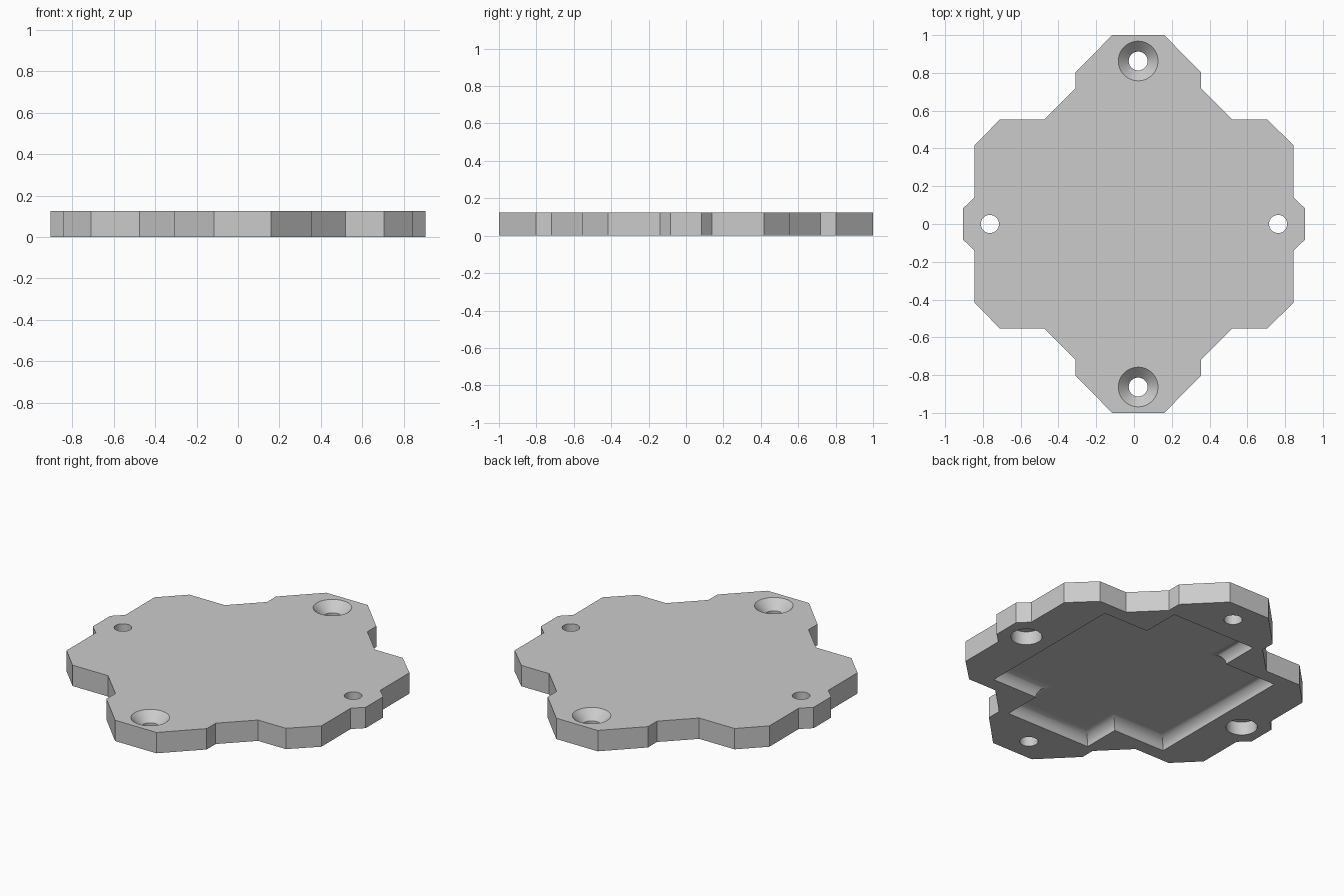
import bpy, bmesh, math

if "Cube" in bpy.data.objects:
    bpy.data.objects.remove(bpy.data.objects["Cube"], do_unlink=True)

THICK = 0.125
MID = 0.022      # x of the long lugs and their holes


def loft(name, loops):
    """Solid skinned through loops of 3D points, capped at both ends."""
    bm = bmesh.new()
    rings = [[bm.verts.new(p) for p in loop] for loop in loops]
    for a, b in zip(rings, rings[1:]):
        for i in range(len(a)):
            j = (i + 1) % len(a)
            bm.faces.new((a[i], a[j], b[j], b[i]))
    bm.faces.new(rings[0])
    bm.faces.new(rings[-1])
    bmesh.ops.recalc_face_normals(bm, faces=bm.faces)
    mesh = bpy.data.meshes.new(name)
    bm.to_mesh(mesh)
    bm.free()
    obj = bpy.data.objects.new(name, mesh)
    bpy.context.collection.objects.link(obj)
    return obj


def turned(name, x, y, profile, sides=48):
    """Round solid from (radius, z) pairs."""
    turn = [math.tau * i / sides for i in range(sides)]
    return loft(name, [[(x + r * math.cos(t), y + r * math.sin(t), z) for t in turn]
                       for r, z in profile])


def cross_loop(inset, z):
    """Cross-shaped loop: wide main bay plus a narrower tab at each end."""
    w, h = 0.60 - inset, 0.47 - inset
    t, e = 0.28 - inset, 0.70 - inset
    left, right = MID - t, MID + t
    upper = [(w, h), (right, h), (right, e), (left, e), (left, h), (-w, h)]
    return [(x, y, z) for x, y in upper + [(x, -y) for x, y in reversed(upper)]]


# Plate body: back half of the outline, mirrored to the front
half = [(0.905, 0.083), (0.845, 0.14), (0.845, 0.417), (0.705, 0.553), (0.52, 0.553),
        (0.355, 0.718), (0.355, 0.803), (0.16, 1), (-0.115, 1), (-0.31, 0.803),
        (-0.31, 0.718), (-0.475, 0.553), (-0.71, 0.553), (-0.845, 0.417),
        (-0.845, 0.14), (-0.905, 0.083)]
outline = half + [(x, -y) for x, y in reversed(half)]
plate = loft("plate", [[(x, y, z) for x, y in outline] for z in (0, THICK)])

# Underside recess with rounded walls
R = 0.065
angles = [math.pi / 2 * i / 8 for i in range(9)]
cutters = [loft("recess_cutter", [cross_loop(0, -0.02)] + [
    cross_loop(R * (1 - math.cos(a)), R * math.sin(a)) for a in angles])]

# Countersunk holes at the ends, counterbored holes at the sides
for s in (-1, 1):
    cutters.append(turned("end_hole_cutter", MID, s * 0.863, [
        (0.05, -0.02), (0.05, THICK - 0.055), (0.105, THICK), (0.105, THICK + 0.02)]))
    cutters.append(turned("side_hole_cutter", s * 0.763, 0, [
        (0.085, -0.02), (0.085, 0.08), (0.048, 0.08), (0.048, THICK + 0.02)]))

bpy.ops.object.select_all(action="DESELECT")
bpy.context.view_layer.objects.active = plate
plate.select_set(True)
for cutter in cutters:
    cutter.hide_render = True
    mod = plate.modifiers.new("cut", "BOOLEAN")
    mod.operation = "DIFFERENCE"
    mod.solver = "EXACT"
    mod.object = cutter
    bpy.ops.object.modifier_apply(modifier=mod.name)
    bpy.data.objects.remove(cutter, do_unlink=True)

# Plain grey finish
grey = bpy.data.materials.new("grey")
grey.use_nodes = True
grey.diffuse_color = (0.6, 0.6, 0.6, 1)
grey.node_tree.nodes["Principled BSDF"].inputs["Base Color"].default_value = (0.6, 0.6, 0.6, 1)
plate.data.materials.clear()
plate.data.materials.append(grey)

bpy.ops.object.shade_smooth_by_angle(angle=math.radians(30))
weighted = plate.modifiers.new("even_shading", "WEIGHTED_NORMAL")
weighted.keep_sharp = True
